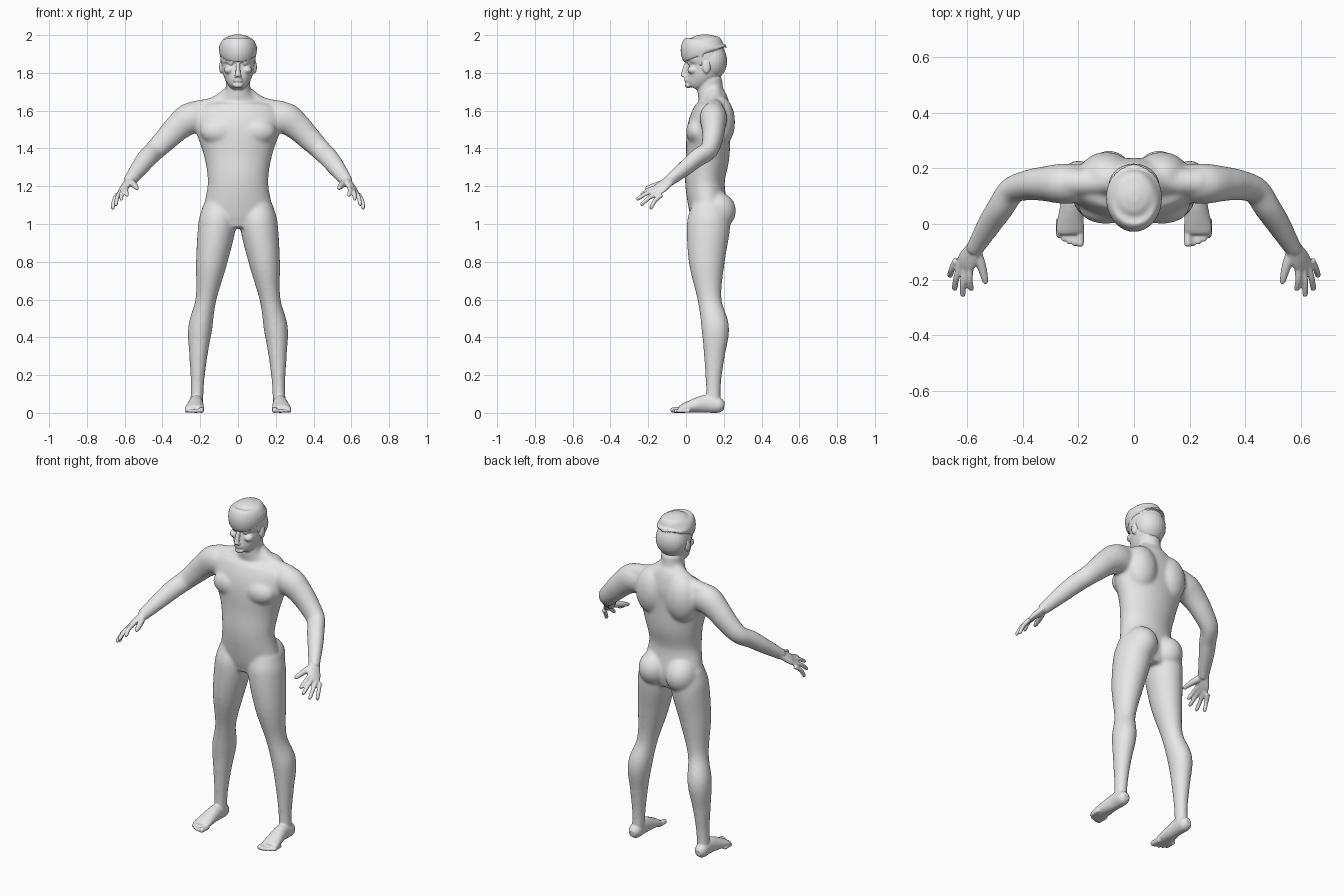
import bpy, bmesh, math
from mathutils import Vector, Matrix

default_cube = bpy.data.objects.get("Cube")
if default_cube:
    bpy.data.objects.remove(default_cube)

grey = bpy.data.materials.new("plain_grey")
grey.use_nodes = True
grey.diffuse_color = (.8, .8, .8, 1)
grey.node_tree.nodes["Principled BSDF"].inputs["Base Color"].default_value = grey.diffuse_color

SIDEWAYS, DEPTH = Vector((1, 0, 0)), Vector((0, 1, 0))
LEFT_AND_RIGHT = (1, -1)
STEPS = 5


def spline(rows):
    """Catmull-Rom curve through rows of centre and radii."""
    points = [rows[0] * 2 - rows[1], *rows, rows[-1] * 2 - rows[-2]]
    path = []
    for before, start, end, after in zip(points, points[1:], points[2:], points[3:]):
        slope_in, slope_out = (end - before) / 2, (after - start) / 2
        for step in range(STEPS):
            t = step / STEPS
            blend = t * t * (3 - 2 * t)
            path.append(start.lerp(end, blend)
                        + slope_in * t * (1 - t) ** 2 - slope_out * t * t * (1 - t))
    return path + [rows[-1]]


def loft(bm, rows, side=1, hint=SIDEWAYS, ratio=1, sides=32):
    """Closed tube of oval sections: centre, radius along the hint, other radius or ratio."""
    path = spline([Vector(row if len(row) > 4 else (*row, row[3] * ratio)) for row in rows])
    rings = []
    for i, (x, y, z, wide, deep) in enumerate(path):
        ahead, behind = path[min(i + 1, len(path) - 1)], path[max(i - 1, 0)]
        along = (ahead - behind).to_3d().normalized()
        across = (hint - along * hint.dot(along)).normalized()
        other = along.cross(across)
        ring = []
        for k in range(sides):
            angle = math.tau * k / sides
            p = Vector((x, y, z)) + across * wide * math.cos(angle) + other * deep * math.sin(angle)
            ring.append(bm.verts.new((p.x * side, p.y, p.z)))
        rings.append(ring)
    for low, high in zip(rings, rings[1:]):
        for k in range(sides):
            bm.faces.new((low[k - 1], low[k], high[k], high[k - 1]))
    bm.faces.new(rings[0])
    bm.faces.new(rings[-1])


def stack(bm, rows):
    """Upright loft on the centre line: height, depth position, half width, half depth."""
    loft(bm, [(0, y, z, wide, deep) for z, y, wide, deep in rows])


def blob(bm, x, y, z, radii, side=1):
    placed = Matrix.Translation((x * side, y, z)) @ Matrix.Diagonal((*radii, 1))
    bmesh.ops.create_uvsphere(bm, u_segments=24, v_segments=16, radius=1, matrix=placed)


def fuse(name, bm, voxel, smoothing):
    """Fuse overlapping volumes into one smooth skin."""
    bmesh.ops.recalc_face_normals(bm, faces=bm.faces)
    mesh = bpy.data.meshes.new(name)
    bm.to_mesh(mesh)
    bm.free()
    obj = bpy.data.objects.new(name, mesh)
    bpy.context.collection.objects.link(obj)
    remesh = obj.modifiers.new("fuse", "REMESH")
    remesh.mode, remesh.voxel_size = "VOXEL", voxel
    relax = obj.modifiers.new("relax", "SMOOTH")
    relax.factor, relax.iterations = .5, smoothing
    graph = bpy.context.evaluated_depsgraph_get()
    obj.data = bpy.data.meshes.new_from_object(obj.evaluated_get(graph))
    obj.modifiers.clear()
    obj.data.materials.clear()
    obj.data.materials.append(grey)
    for face in obj.data.polygons:
        face.use_smooth, face.material_index = True, 0
    return obj


# Trunk and neck
bm = bmesh.new()
stack(bm, [(.98, .12, .11, .08), (1.06, .12, .18, .1), (1.22, .1, .16, .105), (1.36, .115, .18, .115),
           (1.5, .12, .225, .115), (1.6, .14, .22, .1), (1.65, .145, .14, .08), (1.7, .13, .07, .07),
           (1.78, .125, .065, .065)])
for side in LEFT_AND_RIGHT:
    # Chest, shoulder blade, buttock
    blob(bm, .1, .06, 1.49, (.1, .06, .07), side)
    blob(bm, .1, .175, 1.54, (.1, .085, .14), side)
    blob(bm, .09, .165, 1.07, (.09, .1, .1), side)
    # Sloping neck muscle
    loft(bm, [(.03, .15, 1.7, .04), (.12, .15, 1.63, .045), (.24, .15, 1.6, .05)], side, DEPTH)
    # Leg
    loft(bm, [(.105, .125, 1.1, .08), (.11, .12, 1, .1), (.14, .11, .8, .083), (.17, .125, .6, .055),
              (.2, .155, .45, .064), (.21, .15, .3, .048), (.215, .145, .15, .035),
              (.22, .145, .02, .035)], side, ratio=1.15)
    # Arm
    loft(bm, [(.17, .145, 1.56, .065), (.25, .145, 1.56, .073), (.32, .145, 1.51, .063),
              (.38, .14, 1.45, .055), (.44, .12, 1.39, .048), (.48, .06, 1.35, .046),
              (.52, 0, 1.3, .041), (.58, -.1, 1.22, .029)], side, DEPTH, ratio=1.15)
trunk = fuse("trunk", bm, .008, 14)

# Fine parts are fused onto the relaxed trunk
bm = bmesh.new()
bm.from_mesh(trunk.data)
bpy.data.objects.remove(trunk)

# Skull and jaw, nose, lips, chin
stack(bm, [(1.72, .04, .03, .03), (1.74, .05, .05, .055), (1.78, .075, .073, .077), (1.84, .105, .088, .1),
           (1.9, .1, .093, .107), (1.96, .1, .075, .085), (1.98, .1, .03, .035)])
loft(bm, [(0, .01, 1.865, .01), (0, -.005, 1.825, .012), (0, -.015, 1.78, .015)])
for z in (1.757, 1.767):
    blob(bm, 0, .004, z, (.026, .014, .0055))
blob(bm, 0, .012, 1.735, (.028, .018, .016))

toward_thumb = Vector((-.8, -.5, .6))
index_knuckle, little_knuckle = Vector((.59, -.155, 1.195)), Vector((.64, -.13, 1.155))
finger_tips = [(.587, -.24, 1.15), (.618, -.262, 1.13), (.648, -.24, 1.1), (.665, -.19, 1.08)]
for side in LEFT_AND_RIGHT:
    # Brow, eye, cheek, nostril, ear
    blob(bm, .04, .02, 1.875, (.032, .016, .009), side)
    blob(bm, .035, .023, 1.85, (.016, .015, .01), side)
    blob(bm, .048, .038, 1.815, (.026, .03, .022), side)
    blob(bm, .012, -.007, 1.782, (.008, .011, .008), side)
    blob(bm, .09, .108, 1.83, (.01, .02, .034), side)
    # Palm and thumb
    loft(bm, [(.57, -.08, 1.235, .03, .022), (.6, -.13, 1.195, .04, .018),
              (.62, -.155, 1.17, .034, .01)], side, toward_thumb)
    loft(bm, [(.573, -.09, 1.225, .02), (.55, -.15, 1.207, .017), (.536, -.205, 1.19, .011),
              (.534, -.217, 1.186, .004)], side, toward_thumb)
    # Fingers, slightly arched
    for i, tip in enumerate(finger_tips):
        base, tip = index_knuckle.lerp(little_knuckle, i / 3), Vector(tip)
        arch = base.lerp(tip, .5) + Vector((.004, -.004, .006))
        pad = base.lerp(tip, .93)
        loft(bm, [(*base, .013), (*arch, .0115), (*pad, .01), (*tip, .004)], side, toward_thumb, sides=16)
    # Foot
    loft(bm, [(.222, .203, .036, .018, .02), (.222, .175, .04, .036, .04), (.222, .1, .048, .038, .047),
              (.23, -.01, .025, .05, .025), (.23, -.035, .017, .046, .015)], side)
    # Toes, shorter and thinner outward
    for i in range(5):
        thick = .01 if i else .015
        tip = Vector((.195 + .019 * i, -.082 + .002 * i * i, thick))
        rows = [(*(tip + DEPTH * back), thick * share) for back, share in ((.07, 1), (.02, 1), (.006, .9), (0, .4))]
        loft(bm, rows, side, sides=16)
body = fuse("body", bm, .005, 3)

# Flat soles
for vertex in body.data.vertices:
    vertex.co.z = max(vertex.co.z, 0)

# Short hair with a fringe, back and sideburns
bm = bmesh.new()
stack(bm, [(1.9, .1, .093, .115), (1.915, .095, .1, .123), (1.945, .095, .098, .118),
           (1.975, .1, .08, .094), (1.993, .1, .052, .06), (2.003, .1, .018, .02)])
blob(bm, 0, .135, 1.862, (.093, .083, .1))
for side in LEFT_AND_RIGHT:
    loft(bm, [(.086, .085, 1.92, .015), (.08, .08, 1.875, .013), (.078, .08, 1.84, .01)], side, DEPTH)
fuse("hair", bm, .005, 4)
